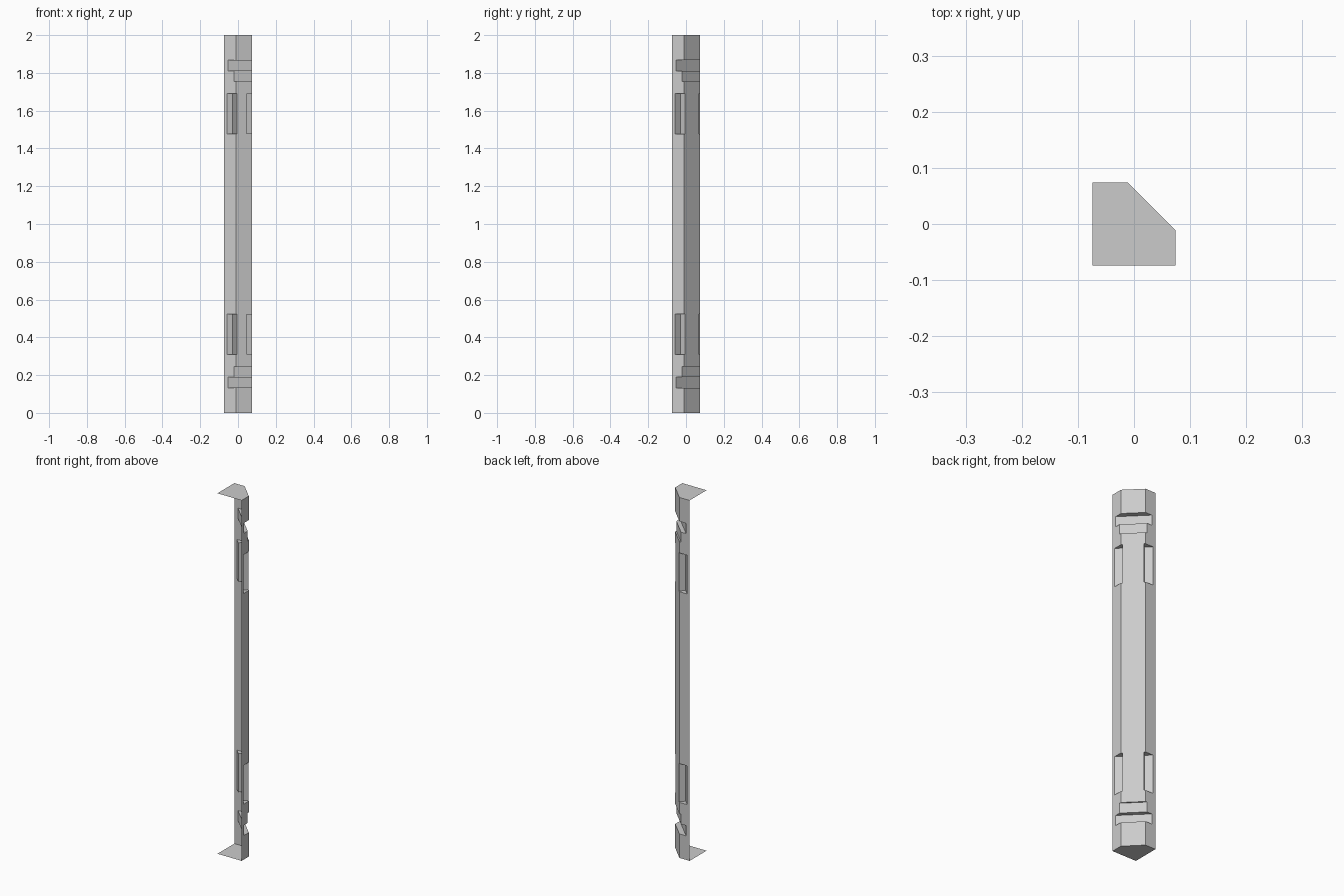
import bpy, bmesh
from math import pi, sqrt
from mathutils import Matrix

if "Cube" in bpy.data.objects:
    bpy.data.objects.remove(bpy.data.objects["Cube"])

R = 0.074        # half width of the post
CH = -0.011      # where the chamfer meets each side
R2 = sqrt(2)


def link(name, bm):
    bmesh.ops.recalc_face_normals(bm, faces=bm.faces)
    mesh = bpy.data.meshes.new(name)
    bm.to_mesh(mesh)
    bm.free()
    ob = bpy.data.objects.new(name, mesh)
    bpy.context.collection.objects.link(ob)
    return ob


def cutter(name, s, t0, t1, z0, z1):
    """Box in the chamfer's frame: from x+y = s outward, y-x from t0 to t1."""
    bm = bmesh.new()
    bmesh.ops.create_cube(bm, size=1)
    lo, hi = (s / R2, t0 / R2, z0), (0.3, t1 / R2, z1)
    for v in bm.verts:
        v.co = [a if c < 0 else b for c, a, b in zip(v.co, lo, hi)]
    bm.transform(Matrix.Rotation(pi / 4, 4, 'Z'))
    return link(name, bm)


# chamfered corner post
bm = bmesh.new()
profile = [(-R, -R), (R, -R), (R, CH), (CH, R), (-R, R)]
base = bm.faces.new([bm.verts.new((x, y, 0)) for x, y in profile])
top = bmesh.ops.extrude_face_region(bm, geom=[base], use_keep_orig=True)
for v in top['geom']:
    if isinstance(v, bmesh.types.BMVert):
        v.co.z = 2
post = link("corner_post", bm)

# grooves, shallow steps and edge notches, mirrored top and bottom
cutters = []
for flip in (False, True):
    def span(a, b):
        return (2 - b, 2 - a) if flip else (a, b)
    cutters += [
        cutter("step_cutter", 0.053, -0.3, 0.3, *span(0.16, 0.245)),
        cutter("groove_cutter", 0.022, -0.3, 0.3, *span(0.133, 0.19)),
        cutter("left_notch_cutter", 0.015, 0.073, 0.3, *span(0.308, 0.523)),
        cutter("right_notch_cutter", 0.015, -0.3, -0.073, *span(0.308, 0.523)),
    ]
for c in cutters:
    m = post.modifiers.new("cut", 'BOOLEAN')
    m.operation = 'DIFFERENCE'
    m.solver = 'EXACT'
    m.object = c

# bake the cuts, then open the two hidden inner sides
dg = bpy.context.evaluated_depsgraph_get()
mesh = bpy.data.meshes.new_from_object(post.evaluated_get(dg))
post.modifiers.clear()
post.data = mesh
for c in cutters:
    bpy.data.objects.remove(c)
bm = bmesh.new()
bm.from_mesh(mesh)
inner = [f for f in bm.faces
         if all(v.co.x < -R + 1e-4 for v in f.verts) or all(v.co.y < -R + 1e-4 for v in f.verts)]
bmesh.ops.delete(bm, geom=inner, context='FACES')
bm.to_mesh(mesh)
bm.free()
